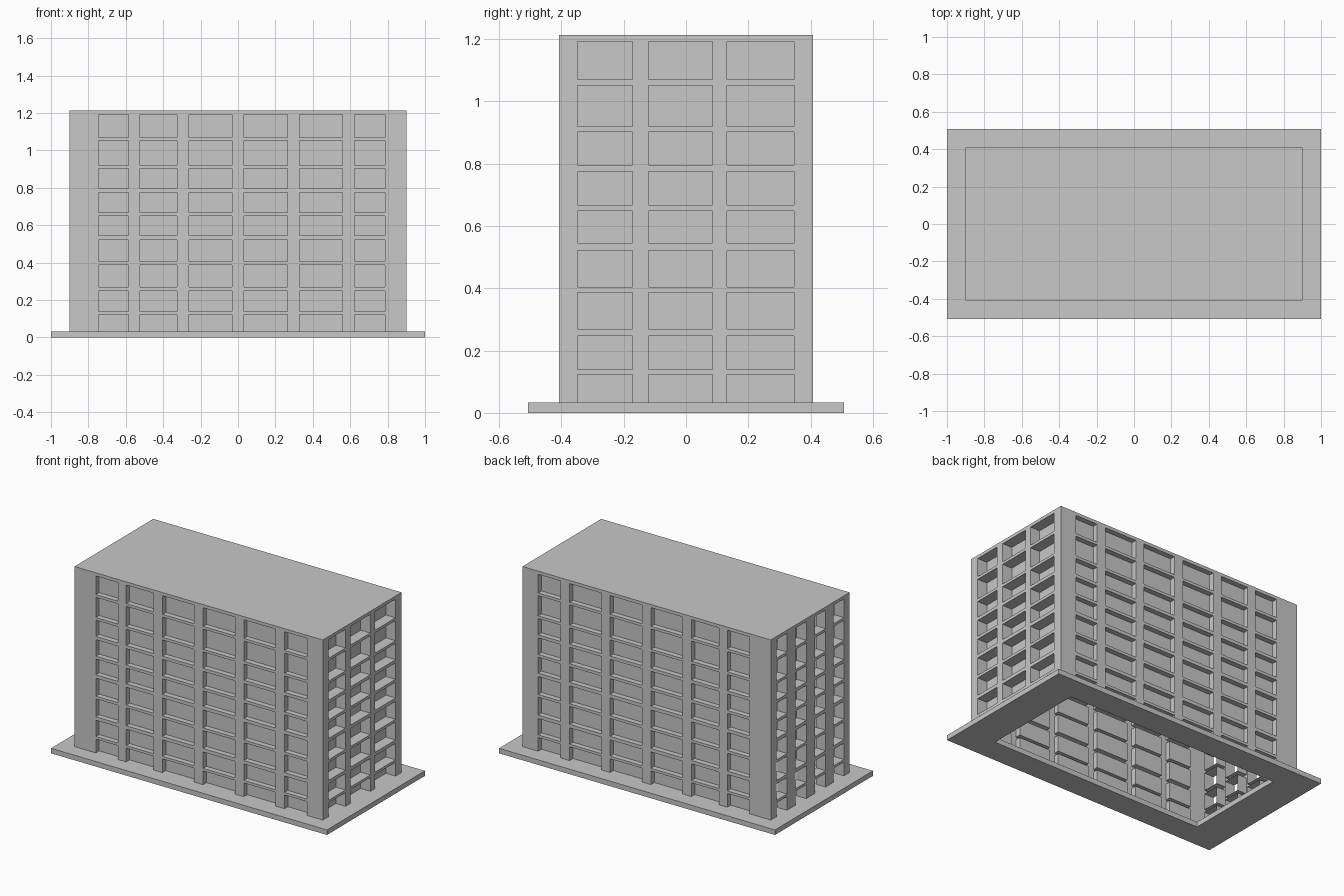
import bpy
import bmesh
from mathutils import Vector

cube = bpy.data.objects.get("Cube")
if cube:
    bpy.data.objects.remove(cube, do_unlink=True)

# Main sizes
HX, HY = 0.90, 0.408         # half size of the tower
SX, SY = 1.00, 0.507         # half size of the base slab
OX, OY = 0.77, 0.345         # half size of the opening under the slab
SLAB, TOP = 0.033, 1.213
ROWS = [(SLAB, .123), (.14, .247), (.27, .387), (.405, .522), (.545, .648),
        (.667, .775), (.796, .902), (.92, 1.052), (1.07, 1.192)]
LONG = [(-.745, -.585), (-.525, -.325), (-.262, -.032),
        (.033, .265), (.328, .558), (.623, .786)]
SIDE_THREE = [(-.348, -.172), (-.121, .085), (.132, .346)]
SIDE_FOUR = [(-.35, -.24), (-.16, -.05), (.04, .15), (.24, .35)]

concrete = bpy.data.materials.new("concrete_grey")
concrete.use_nodes = True
GREY = (0.58, 0.58, 0.58, 1)
concrete.diffuse_color = GREY
concrete.node_tree.nodes["Principled BSDF"].inputs["Base Color"].default_value = GREY


def face(bm, points, normal):
    """Add a quad facing along the given normal."""
    f = bm.faces.new([bm.verts.new(p) for p in points])
    f.normal_update()
    if f.normal.dot(normal) < 0:
        f.normal_flip()


def finish(bm, name):
    bmesh.ops.remove_doubles(bm, verts=bm.verts, dist=1e-5)
    mesh = bpy.data.meshes.new(name)
    bm.to_mesh(mesh)
    bm.free()
    mesh.materials.append(concrete)
    bpy.context.collection.objects.link(bpy.data.objects.new(name, mesh))


def wall(name, out, offset, half, columns, depth, backs=True):
    """Wall with window bays pushed inward; out is its outward direction."""
    out = Vector(out)
    along = Vector((abs(out.y), abs(out.x), 0))
    up = Vector((0, 0, 1))

    def at(u, z, d=0):
        return along * u + up * z + out * (offset - d)

    us = sorted({-half, half, *(u for c in columns for u in c)})
    zs = sorted({SLAB, TOP, *(z for r in ROWS for z in r)})
    bm = bmesh.new()
    for a, b in zip(us, us[1:]):
        for lo, hi in zip(zs, zs[1:]):
            bay = (a, b) in columns and (lo, hi) in ROWS
            d = depth if bay else 0
            if backs or not bay:
                face(bm, [at(a, lo, d), at(b, lo, d), at(b, hi, d), at(a, hi, d)], out)
            if bay:
                for u, n in ((a, along), (b, -along)):
                    face(bm, [at(u, lo), at(u, lo, d), at(u, hi, d), at(u, hi)], n)
                for z, n in ((lo, up), (hi, -up)):
                    face(bm, [at(a, z), at(b, z), at(b, z, d), at(a, z, d)], n)
    finish(bm, name)


# Closed bays on three sides, open bays on the right
wall("front_wall", (0, -1, 0), HY, HX, LONG, .035)
wall("back_wall", (0, 1, 0), HY, HX, LONG, .035)
wall("left_wall", (1, 0, 0), HX, HY, SIDE_THREE, .07)
wall("right_wall", (-1, 0, 0), HX, HY, SIDE_FOUR, .07, backs=False)


def corners(hx, hy, z):
    return [Vector(p) for p in ((-hx, -hy, z), (hx, -hy, z), (hx, hy, z), (-hx, hy, z))]


# Flat roof
bm = bmesh.new()
face(bm, corners(HX, HY, TOP), Vector((0, 0, 1)))
finish(bm, "roof")

# Base slab, open under the hollow tower
bm = bmesh.new()
loops = [corners(SX, SY, 0), corners(SX, SY, SLAB),
         corners(OX, OY, SLAB), corners(OX, OY, 0)]
for k in range(4):
    lower, upper = loops[k], loops[(k + 1) % 4]
    for i in range(4):
        j = (i + 1) % 4
        mid = (lower[i] + lower[j]).normalized()
        mid.z = 0
        normal = (mid, Vector((0, 0, 1)), -mid, Vector((0, 0, -1)))[k]
        face(bm, [lower[i], lower[j], upper[j], upper[i]], normal)
finish(bm, "base_slab")
